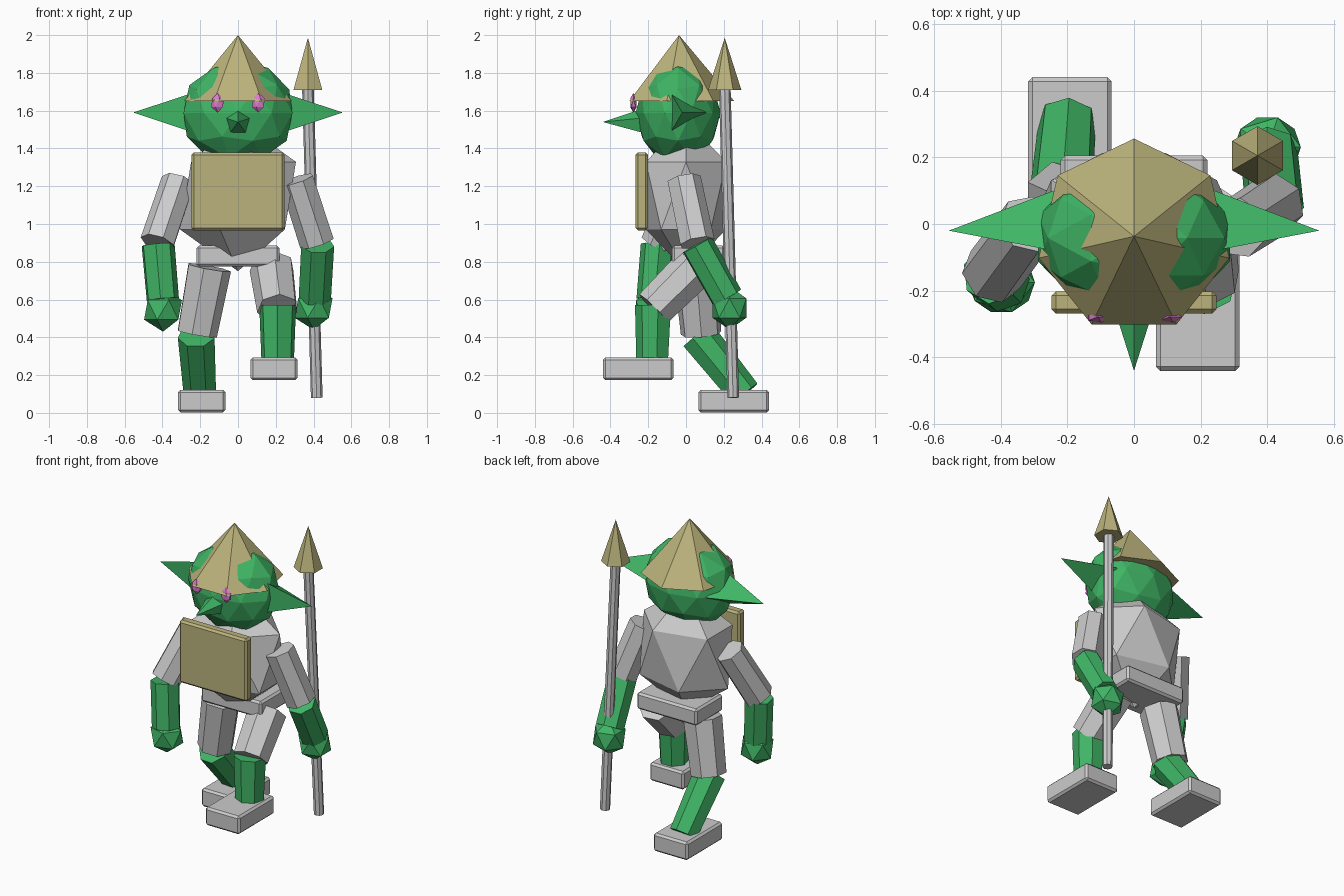
import bpy
from math import pi
from mathutils import Vector

if "Cube" in bpy.data.objects:
    bpy.data.objects.remove(bpy.data.objects["Cube"])


def material(name, rgb):
    m = bpy.data.materials.new(name)
    m.diffuse_color = (*rgb, 1)
    m.use_nodes = True
    m.node_tree.nodes["Principled BSDF"].inputs["Base Color"].default_value = m.diffuse_color
    return m


GREEN = material("green_skin", (0.05, 0.46, 0.13))
TAN = material("tan_leather", (0.50, 0.45, 0.20))
PINK = material("pink_eye", (0.70, 0.20, 0.60))


def finish(name, mat):
    ob = bpy.context.object
    ob.name = name
    if mat:
        ob.data.materials.append(mat)
    return ob


def ball(name, loc, size, detail, mat=None):
    bpy.ops.mesh.primitive_ico_sphere_add(subdivisions=detail, radius=1, location=loc)
    bpy.context.object.scale = size
    return finish(name, mat)


def block(name, loc, size, mat=None):
    bpy.ops.mesh.primitive_cube_add(size=1, location=loc)
    ob = finish(name, mat)
    ob.scale = size
    bpy.ops.object.transform_apply(location=False, rotation=False, scale=True)
    mod = ob.modifiers.new("edge", 'BEVEL')
    mod.width = 0.013
    mod.segments = 1
    return ob


def rod(name, a, b, r1, r2, mat=None, sides=7):
    a, b = Vector(a), Vector(b)
    bpy.ops.mesh.primitive_cone_add(vertices=sides, radius1=r1, radius2=r2,
                                    depth=(b - a).length, location=(a + b) / 2)
    ob = finish(name, mat)
    ob.rotation_euler = (b - a).to_track_quat('Z', 'Y').to_euler()
    return ob


def spike(name, loc, r, depth, sides, rot, mat):
    bpy.ops.mesh.primitive_cone_add(vertices=sides, radius1=r, radius2=0, depth=depth,
                                    location=loc, rotation=rot)
    return finish(name, mat)


# head, hat and face
ball("head", (0, -0.042, 1.588), (0.303, 0.225, 0.28), 2, GREEN)
spike("hat", (0, -0.037, 1.825), 0.293, 0.35, 7, (0, 0, 0), TAN)
spike("nose", (0, -0.32, 1.54), 0.08, 0.24, 5, (pi / 2, 0, 0), GREEN)
for s, side in ((-1, "left"), (1, "right")):
    spike(side + "_ear", (s * 0.3875, -0.02, 1.59), 0.128, 0.335, 3, (0, s * pi / 2, 0), GREEN)
    ball(side + "_eye", (s * 0.108, -0.278, 1.642), (0.038, 0.02, 0.052), 1, PINK)

# torso, belt and chest shield
ball("torso", (0, 0, 1.15), (0.343, 0.25, 0.40), 1)
block("belt", (0, 0.065, 0.83), (0.44, 0.28, 0.11))
block("chest_shield", (0, -0.235, 1.173), (0.494, 0.066, 0.413), TAN)

# arms: shoulder, elbow, wrist, hand
arms = {
    "left": ((-0.315, 0.0, 1.225), (-0.425, -0.15, 0.90), (-0.40, -0.175, 0.60), (-0.397, -0.175, 0.545)),
    "right": ((0.312, -0.012, 1.235), (0.42, 0.058, 0.90), (0.405, 0.215, 0.61), (0.40, 0.23, 0.555)),
}
for side, (shoulder, elbow, wrist, hand) in arms.items():
    rod(side + "_upper_arm", shoulder, elbow, 0.092, 0.095)
    rod(side + "_forearm", (Vector(elbow) + Vector((0, 0, -0.01))), wrist, 0.09, 0.088, GREEN)
    ball(side + "_hand", hand, (0.112, 0.105, 0.115), 1, GREEN)

# legs: hip, thigh end, knee, ankle, foot
legs = {
    "left": ((-0.155, 0.05, 0.77), (-0.22, 0.08, 0.42), (-0.22, 0.06, 0.41),
             (-0.20, 0.31, 0.10), (-0.192, 0.253, 0.062)),
    "right": ((0.18, 0.05, 0.77), (0.21, -0.17, 0.55), (0.21, -0.17, 0.57),
              (0.21, -0.175, 0.27), (0.191, -0.253, 0.233)),
}
for side, (hip, thigh_end, knee, ankle, foot) in legs.items():
    rod(side + "_thigh", hip, thigh_end, 0.12, 0.11)
    rod(side + "_shin", knee, ankle, 0.1, 0.088, GREEN)
    block(side + "_foot", foot, (0.25, 0.375, 0.12))

# spear
rod("spear_shaft", (0.417, 0.25, 0.08), (0.37, 0.205, 1.73), 0.031, 0.031, sides=8)
spike("spear_tip", (0.37, 0.205, 1.848), 0.088, 0.276, 6, (0, 0, 0), TAN)
